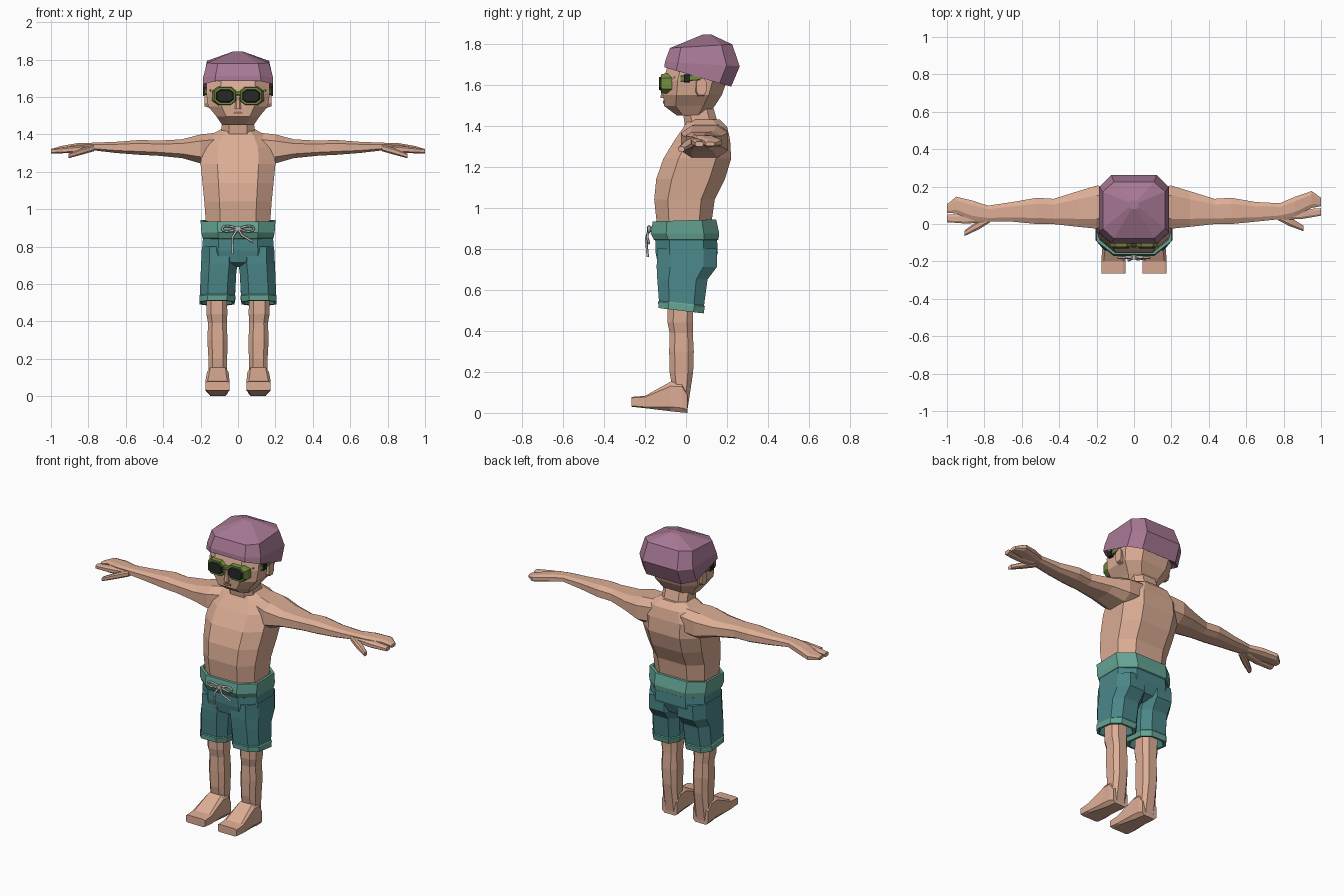
import bpy, bmesh
from math import sin, pi
from mathutils import Vector

cube = bpy.data.objects.get("Cube")
if cube:
    bpy.data.objects.remove(cube, do_unlink=True)


def material(name, *rgb):
    m = bpy.data.materials.new(name)
    m.use_nodes = True
    m.diffuse_color = (*rgb, 1)
    m.node_tree.nodes["Principled BSDF"].inputs["Base Color"].default_value = (*rgb, 1)
    return m


SKIN = material("skin", .72, .42, .3)
CAP = material("mauve cap", .39, .19, .3)
TEAL = material("teal cloth", .07, .24, .25)
TRIM = material("pale teal trim", .13, .38, .3)
GREEN = material("olive green plastic", .17, .26, .05)
BLACK = material("dark lens", .02, .02, .02)
CORD = material("grey cord", .5, .48, .46)
LIP = material("brown lip", .36, .16, .11)


def octagon(box):
    """Eight corners in a unit square; a higher box value is squarer."""
    corners = [(1, -box), (1, box), (box, 1), (-box, 1)]
    return corners + [(-u, -v) for u, v in corners]


def level(z, front, back, half, x=0, box=.55, tilt=0):
    """Horizontal section; tilt raises its back edge."""
    middle, depth = (front + back) / 2, (back - front) / 2
    return [Vector((x + u * half, middle + v * depth, z + tilt * v * depth))
            for u, v in octagon(box)]


def across(x, y, z, depth, height, box=.55):
    """Section of a part that runs sideways."""
    return [Vector((x, y + u * depth / 2, z + v * height / 2)) for u, v in octagon(box)]


def facing(y, x, z, width, height, box=.55):
    """Section of a part that runs front to back."""
    return [Vector((x + u * width / 2, y, z + v * height / 2)) for u, v in octagon(box)]


def loft(name, rings, mat, trim=None, trimmed=(), side=1, swing=0):
    """Skin a row of sections; the strips listed in trimmed take the trim colour."""
    bm = bmesh.new()
    rows = [[bm.verts.new((side * p.x, p.y + side * swing * max(0, p.x - .65), p.z))
             for p in r] for r in rings]
    for i, (low, high) in enumerate(zip(rows, rows[1:])):
        for j in range(len(low)):
            face = bm.faces.new((low[j - 1], low[j], high[j], high[j - 1]))
            face.material_index = int(i in trimmed)
    bm.faces.new(rows[0])
    bm.faces.new(rows[-1])
    bmesh.ops.recalc_face_normals(bm, faces=bm.faces)
    mesh = bpy.data.meshes.new(name)
    bm.to_mesh(mesh)
    bm.free()
    mesh.materials.append(mat)
    if trim:
        mesh.materials.append(trim)
    bpy.context.collection.objects.link(bpy.data.objects.new(name, mesh))


def pair(name, rings, mat, **options):
    loft("left_" + name, rings, mat, side=1, **options)
    loft("right_" + name, rings, mat, side=-1, **options)


# Torso, neck and head
loft("torso", [
    level(z=.9, front=-.14, back=.12, half=.17),
    level(z=1.04, front=-.155, back=.14, half=.18),
    level(z=1.14, front=-.145, back=.19, half=.19),
    level(z=1.24, front=-.11, back=.22, half=.2),
    level(z=1.33, front=-.055, back=.215, half=.195),
    level(z=1.395, front=-.01, back=.2, half=.15),
    level(z=1.43, front=.01, back=.165, half=.085),
], SKIN)
loft("neck", [
    level(z=1.36, front=0, back=.17, half=.09),
    level(z=1.5, front=-.02, back=.13, half=.085),
], SKIN)
loft("head", [
    level(z=1.45, front=-.045, back=.09, half=.085),
    level(z=1.495, front=-.106, back=.14, half=.115),
    level(z=1.55, front=-.11, back=.175, half=.16),
    level(z=1.62, front=-.11, back=.2, half=.17),
    level(z=1.71, front=-.085, back=.2, half=.165),
], SKIN)
loft("nose", [
    level(z=1.535, front=-.125, back=-.09, half=.017),
    level(z=1.6, front=-.115, back=-.09, half=.01),
], SKIN)
pair("ear", [
    across(x=.15, y=.07, z=1.585, depth=.05, height=.09),
    across(x=.18, y=.075, z=1.59, depth=.05, height=.08),
], SKIN)
loft("mouth", [facing(y=y, x=0, z=1.515, width=.05, height=.015) for y in (-.105, -.113)], LIP)

# Faceted swim cap, with its rim lower at the back
loft("swim_cap", [
    level(z=1.65, front=-.08, back=.19, half=.165, box=.65, tilt=-.28),
    level(z=1.637, front=-.105, back=.22, half=.188, box=.65, tilt=-.29),
    level(z=1.7, front=-.103, back=.262, half=.186, box=.65, tilt=-.06),
    level(z=1.787, front=-.078, back=.225, half=.166, box=.65, tilt=.06),
    level(z=1.843, front=.08, back=.125, half=.025),
], CAP)

# Goggles
LENS = dict(x=.07, z=1.605)
pair("goggle_frame", [
    facing(y=-.045, width=.14, height=.095, **LENS),
    facing(y=-.095, width=.13, height=.1, **LENS),
    facing(y=-.122, width=.11, height=.09, **LENS),
], GREEN)
pair("goggle_lens", [
    facing(y=-.115, width=.1, height=.075, **LENS),
    facing(y=-.132, width=.085, height=.06, **LENS),
], BLACK)
loft("goggle_bridge", [across(x=x, y=-.105, z=1.62, depth=.03, height=.025)
                       for x in (-.03, .03)], GREEN)
pair("goggle_strap", [
    facing(y=-.06, x=.13, z=1.625, width=.035, height=.03, box=.8),
    facing(y=-.01, x=.165, z=1.63, width=.03, height=.03, box=.8),
    facing(y=.07, x=.173, z=1.637, width=.02, height=.03, box=.8),
], GREEN)
pair("strap_buckle", [facing(y=y, x=.17, z=1.63, width=.035, height=.04, box=.8)
                      for y in (-.01, .02)], BLACK)

# Arms with mitten hands, one free finger and a thumb
pair("arm", [
    across(x=.1, y=.105, z=1.33, depth=.19, height=.16),
    across(x=.2, y=.09, z=1.322, depth=.23, height=.155),
    across(x=.3, y=.08, z=1.323, depth=.19, height=.1),
    across(x=.43, y=.067, z=1.326, depth=.135, height=.08),
    across(x=.52, y=.07, z=1.33, depth=.14, height=.08),
    across(x=.65, y=.065, z=1.33, depth=.105, height=.06),
    across(x=.78, y=.062, z=1.335, depth=.085, height=.04),
    across(x=.86, y=.082, z=1.33, depth=.105, height=.045),
    across(x=.95, y=.116, z=1.317, depth=.09, height=.04),
    across(x=1, y=.1, z=1.31, depth=.045, height=.02),
], SKIN, swing=.05)
pair("finger", [
    across(x=.8, y=.045, z=1.325, depth=.06, height=.035),
    across(x=.9, y=.04, z=1.317, depth=.05, height=.035),
    across(x=1, y=.047, z=1.31, depth=.04, height=.025),
], SKIN, swing=.05)
pair("thumb", [
    across(x=.77, y=.037, z=1.327, depth=.045, height=.035),
    across(x=.83, y=.005, z=1.31, depth=.05, height=.035),
    across(x=.905, y=-.036, z=1.285, depth=.03, height=.025),
], SKIN, swing=.05)

# Shorts: hips, flared waistband and hemmed legs
loft("shorts_hips", [
    level(z=.87, front=-.15, back=.15, half=.185),
    level(z=.78, front=-.148, back=.155, half=.193),
    level(z=.715, front=-.135, back=.13, half=.19),
    level(z=.69, front=-.08, back=.08, half=.12),
], TEAL)
loft("waistband", [
    level(z=.84, front=-.15, back=.15, half=.18),
    level(z=.845, front=-.157, back=.158, half=.19),
    level(z=.875, front=-.172, back=.162, half=.196),
    level(z=.938, front=-.162, back=.147, half=.2, tilt=.03),
    level(z=.938, front=-.147, back=.13, half=.185, tilt=.03),
    level(z=.9, front=-.135, back=.115, half=.17),
], TRIM)
pair("shorts_leg", [
    level(z=.8, front=-.14, back=.15, x=.1, half=.093),
    level(z=.71, front=-.143, back=.15, x=.1, half=.097),
    level(z=.65, front=-.14, back=.105, x=.105, half=.095),
    level(z=.535, front=-.132, back=.088, x=.11, half=.094, tilt=-.1),
    level(z=.53, front=-.136, back=.092, x=.11, half=.097, tilt=-.1),
    level(z=.498, front=-.134, back=.086, x=.113, half=.094, tilt=-.12),
    level(z=.498, front=-.12, back=.07, x=.113, half=.08, tilt=-.12),
    level(z=.56, front=-.11, back=.06, x=.11, half=.07),
], TEAL, trim=TRIM, trimmed=(3, 4, 5))


# Drawstring: knot, two loops and two tails
def cord(name, points):
    curve = bpy.data.curves.new(name, "CURVE")
    curve.dimensions = "3D"
    curve.bevel_depth = .0065
    curve.bevel_resolution = 0
    curve.use_fill_caps = True
    spline = curve.splines.new("POLY")
    spline.points.add(len(points) - 1)
    for target, point in zip(spline.points, points):
        target.co = (*point, 1)
    curve.materials.append(CORD)
    bpy.context.collection.objects.link(bpy.data.objects.new(name, curve))


KNOT = (0, -.18, .895)
loft("drawstring_knot", [facing(y=y, x=0, z=.895, width=.03, height=.025)
                         for y in (-.165, -.19)], CORD)
for name, reach in (("left_drawstring_loop", .085), ("right_drawstring_loop", -.085)):
    cord(name, [(reach * sin(pi * i / 8), -.18, .895 + .015 * sin(pi * i / 4)) for i in range(9)])
cord("left_drawstring_tail", [KNOT, (.02, -.19, .86), (.08, -.18, .825)])
cord("right_drawstring_tail", [KNOT, (-.03, -.195, .85), (-.028, -.186, .76)])

# Legs and feet
pair("leg", [
    level(z=.6, front=-.09, back=.04, x=.115, half=.055),
    level(z=.44, front=-.09, back=.033, x=.113, half=.056),
    level(z=.39, front=-.08, back=.033, x=.11, half=.05),
    level(z=.3, front=-.082, back=.038, x=.11, half=.054),
    level(z=.2, front=-.08, back=.035, x=.108, half=.05),
    level(z=.02, front=-.05, back=.008, x=.108, half=.05),
], SKIN)
pair("foot", [
    facing(y=.008, x=.108, z=.05, width=.105, height=.1, box=.7),
    facing(y=-.02, x=.108, z=.076, width=.115, height=.148, box=.7),
    facing(y=-.075, x=.108, z=.08, width=.115, height=.144, box=.7),
    facing(y=-.2, x=.11, z=.053, width=.13, height=.06, box=.8),
    facing(y=-.265, x=.11, z=.054, width=.13, height=.048, box=.8),
], SKIN)
